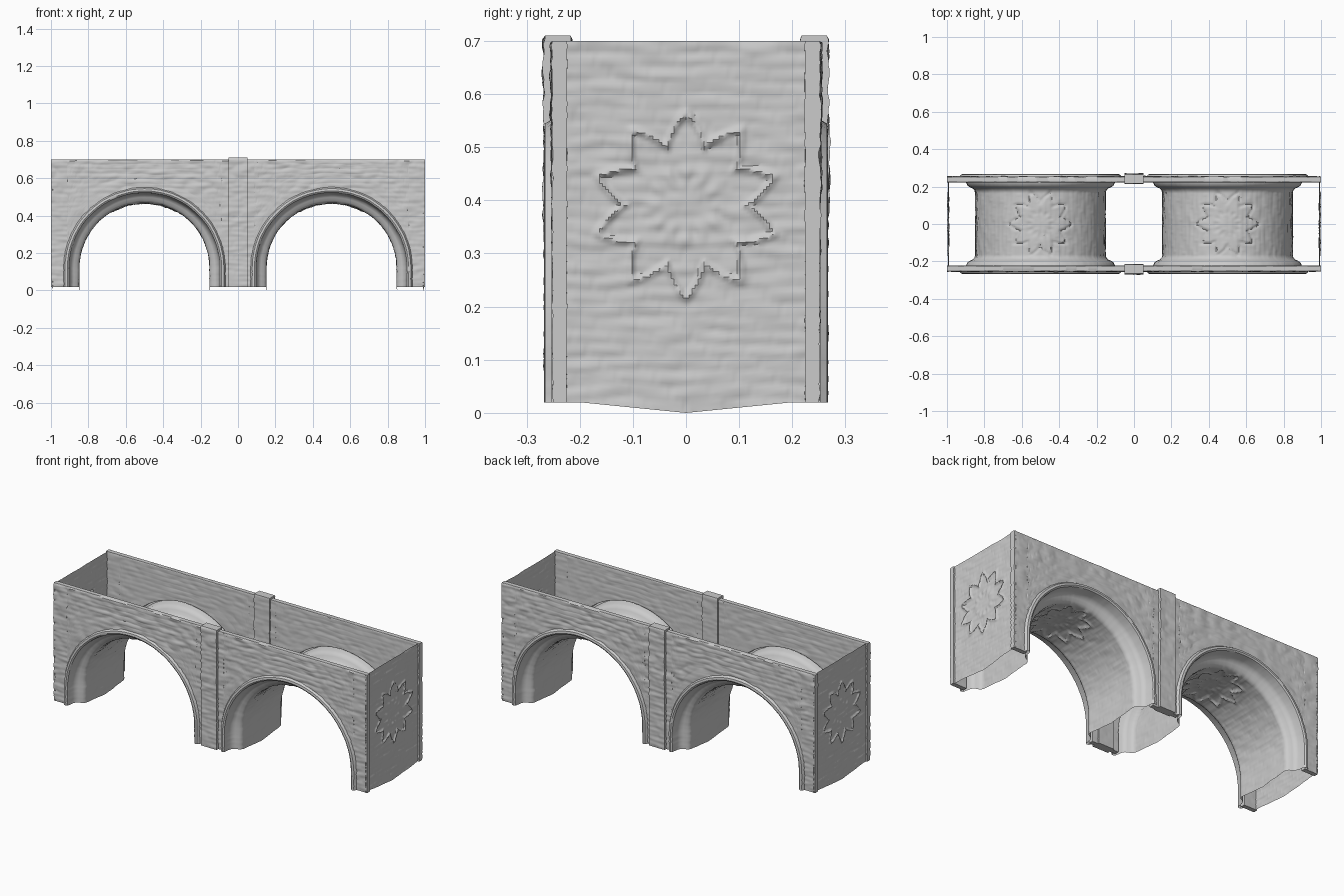
import bpy, bmesh
from math import pi, sin, cos, sqrt, exp, atan2, floor, hypot
from mathutils import noise, Vector

if "Cube" in bpy.data.objects:
    bpy.data.objects.remove(bpy.data.objects["Cube"], do_unlink=True)

stone = bpy.data.materials.new("grey stone")
stone.use_nodes = True
GREY = (0.6, 0.6, 0.6, 1)
stone.diffuse_color = GREY
stone.node_tree.nodes["Principled BSDF"].inputs["Base Color"].default_value = GREY

BASE, TOP = 0.02, 0.70          # foot and parapet heights
SPRING, BAY = 0.12, 0.5         # springing height, arch centre in x
R_IN, R_OUT = 0.35, 0.415       # barrel radius, opening radius in the wall


def relief(a, b, seed):
    """Rough coursed masonry: bulging courses, joints and hewn lumps."""
    wave = 0.35 * noise.noise(Vector((a * 9, b * 9, seed)))
    row = b / 0.026 + wave
    course = sqrt(abs(sin(pi * row)))
    joint = abs(sin(pi * (a / 0.075 + 0.37 * floor(row))))
    lump = noise.noise(Vector((a * 16, b * 42, seed + 5)))
    return 0.0022 * course * min(1, joint * 6) + 0.0028 * lump


def carving(a, b, seed):
    """Broad leafy facets on the spandrels."""
    n = noise.noise(Vector((a * 11, b * 15, seed + 9)))
    return 0.007 * abs(n) * min(1, max(0, (b - 0.25) * 5))


def rosette(a, b):
    """Ring of pointed petals around a small beaded centre."""
    r, t = hypot(a, b), atan2(a, b)
    petal = abs(((t * 10 / (2 * pi)) % 1) * 2 - 1)
    edge = exp(-((r - 0.115 - 0.06 * petal) / 0.009) ** 2)
    beads = exp(-((r - 0.06) / 0.015) ** 2) * (0.5 + 0.5 * cos(t * 12))
    dish = 0.5 if r < 0.11 + 0.06 * petal else 0
    return 0.006 * edge + 0.004 * beads - 0.004 * dish


def grid(name, us, vs, fn, ring=False):
    """Surface through fn(u, v); a ring closes in v and is capped at both ends."""
    bm = bmesh.new()
    rows = [[bm.verts.new(fn(u, v)) for v in vs] for u in us]
    n = len(vs)
    for p, q in zip(rows, rows[1:]):
        for j in range(n if ring else n - 1):
            k = (j + 1) % n
            bm.faces.new((p[j], q[j], q[k], p[k]))
    if ring:
        bm.faces.new(rows[0])
        bm.faces.new(rows[-1])
    bmesh.ops.recalc_face_normals(bm, faces=bm.faces)
    mesh = bpy.data.meshes.new(name)
    bm.to_mesh(mesh)
    bm.free()
    mesh.materials.append(stone)
    ob = bpy.data.objects.new(name, mesh)
    bpy.context.collection.objects.link(ob)
    for o in bpy.context.selected_objects:
        o.select_set(False)
    ob.select_set(True)
    bpy.context.view_layer.objects.active = ob
    bpy.ops.object.shade_smooth_by_angle(angle=0.7)
    return ob


def span(a, b, n):
    return [a + (b - a) * i / n for i in range(n + 1)]


def slab(name, xs, low, top, inner, outer, side, rows):
    """Upright wall slab with stone relief on both faces."""
    loop = [(0, h) for h in span(0, 1, rows)] + [(1, h) for h in span(1, 0, rows)]

    def point(x, v):
        face, h = v
        z = low(x) + (top - low(x)) * h
        bump = (relief(x, z, side) + carving(x, z, side)) * (0 if h in (0, 1) else 1)
        y = outer + bump if face == 0 else inner - 0.5 * bump
        return x, side * y, z
    return grid(name, xs, loop, point, ring=True)


def foot(x):
    return BASE


def arch_line(x):
    d = abs(x) - BAY
    return SPRING + sqrt(max(0, R_OUT ** 2 - d * d))


# Front and back walls: spandrels over the arches, piers beside them, central pilaster
for side, label in ((-1, "front"), (1, "back")):
    for cx, hand in ((-BAY, "right"), (BAY, "left")):
        xs = [cx - R_OUT * cos(pi * i / 105) for i in range(106)]
        slab(f"{label}_{hand}_spandrel", xs, arch_line, TOP, 0.225, 0.25, side, 62)
        sgn = 1 if cx > 0 else -1
        xs = span(sgn * (BAY + R_OUT), sgn, 10)
        slab(f"{label}_{hand}_end_pier", xs, foot, TOP, 0.225, 0.25, side, 100)
    xs = span(R_OUT - BAY, BAY - R_OUT, 18)
    slab(f"{label}_middle_pier", xs, foot, TOP, 0.225, 0.25, side, 100)
    slab(f"{label}_pilaster", span(-0.05, 0.05, 12), foot, 0.71, 0.217, 0.265, side, 100)


def dip(y):
    """Lower edge of the thin sheets sags to the ground at mid width."""
    return BASE * min(1, abs(y) / 0.2)


# Barrel vaults with flared mouths and a raised rim on each face
LEG, ARC = SPRING - BASE, pi * R_IN
mouth = [(0.18, 0.353), (0.19, 0.362), (0.197, 0.378), (0.205, 0.39), (0.222, 0.398),
         (0.25, 0.402), (0.262, 0.405), (0.267, 0.413), (0.265, 0.425), (0.25, 0.434)]
section = [(-y, r) for y, r in reversed(mouth)]
section += [(y, R_IN) for y in span(-0.17, 0.17, 46)] + mouth
path = span(-LEG, 0, 12)[:-1] + span(0, ARC, 120) + span(ARC, ARC + LEG, 12)[1:]

for cx, hand in ((-BAY, "right"), (BAY, "left")):
    def vault(s, yr):
        y, r = yr
        inside = 1 if abs(y) < 0.175 else 0.4
        r -= inside * (relief(y, s, cx) + rosette(y, s - ARC / 2))
        t = min(max(s / ARC, 0), 1) * pi
        drop = max(-s, s - ARC, 0) / LEG
        z = SPRING + r * sin(t) - drop * (SPRING - dip(y))
        return cx - r * cos(t), y, z
    grid(f"{hand}_vault", path, section, vault)

# Thin end walls, each carved with a rosette
for sgn, hand in ((-1, "right"), (1, "left")):
    def end(y, h):
        z = dip(y) + (TOP - dip(y)) * h
        return sgn * (0.99 + relief(y, z, sgn) + rosette(y, z - 0.39)), y, z
    grid(f"{hand}_end_wall", span(-0.253, 0.253, 90), span(0, 1, 120), end)
